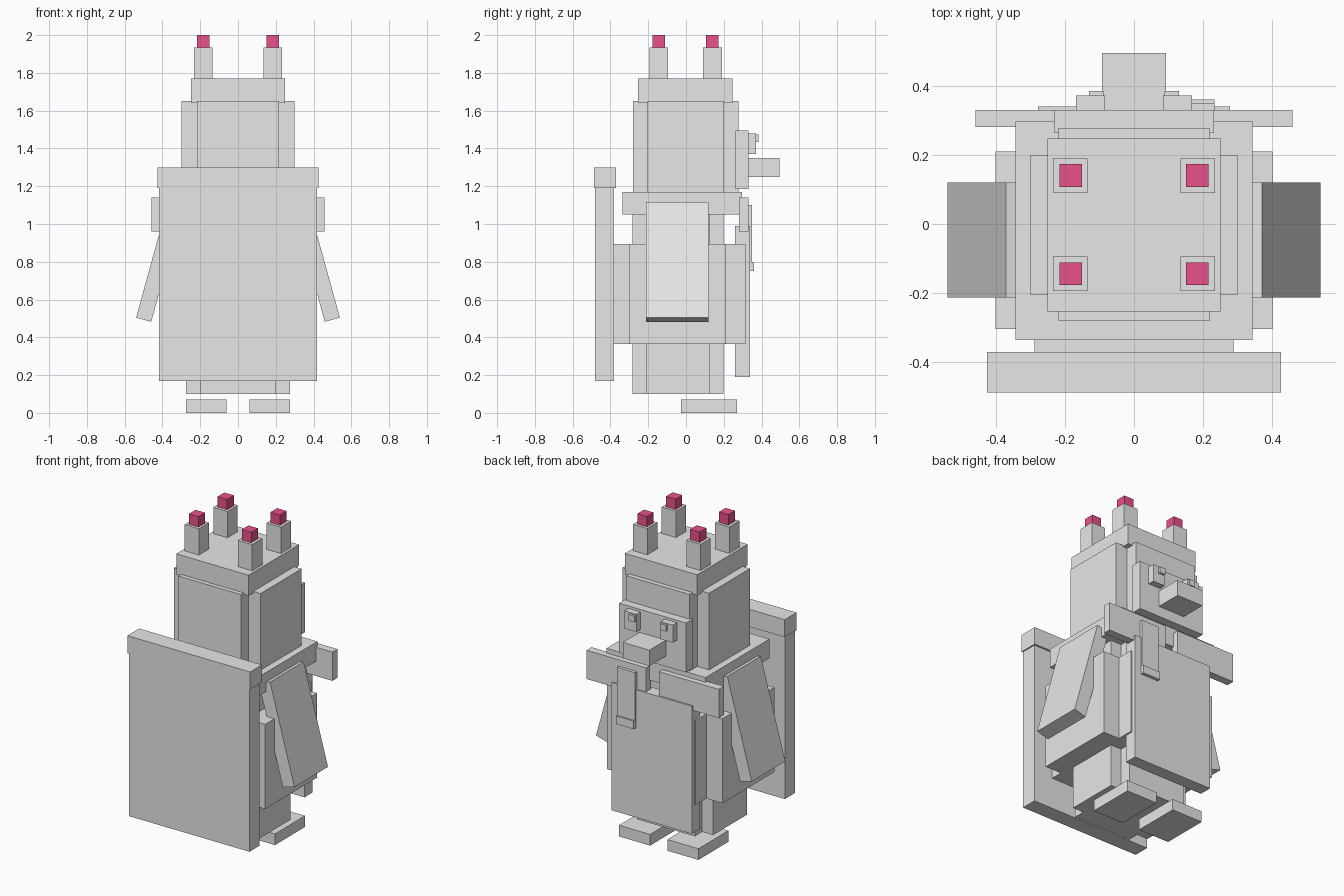
import bpy
import math

cube = bpy.data.objects.get("Cube")
if cube:
    bpy.data.objects.remove(cube, do_unlink=True)


def material(name, rgb):
    mat = bpy.data.materials.new(name)
    mat.use_nodes = True
    color = (*rgb, 1.0)
    mat.diffuse_color = color
    bsdf = next(n for n in mat.node_tree.nodes if n.type == 'BSDF_PRINCIPLED')
    bsdf.inputs["Base Color"].default_value = color
    return mat


grey = material("light grey", (0.8, 0.8, 0.8))
pink = material("pink", (0.82, 0.085, 0.265))


def box(name, x, y, z, mat=grey, tilt=0.0):
    """Box from its (low, high) extents, optionally turned about y."""
    spans = (x, y, z)
    bpy.ops.mesh.primitive_cube_add(size=1, location=[(a + b) / 2 for a, b in spans])
    obj = bpy.context.object
    obj.name = name
    obj.scale = [b - a for a, b in spans]
    obj.rotation_euler.y = tilt
    obj.data.materials.append(mat)
    return obj


def centred(name, half, y, z):
    return box(name, (-half, half), y, z)


def pair(name, x, y, z, mat=grey, tilt=0.0):
    """Same box on the left (+x) and mirrored on the right."""
    box("left_" + name, x, y, z, mat, tilt)
    box("right_" + name, (-x[1], -x[0]), y, z, mat, -tilt)


# Feet and crossed core of the body
pair("foot", (0.06, 0.275), (-0.027, 0.27), (0, 0.07))
centred("core_wide", 0.275, (-0.21, 0.125), (0.1, 1.06))
centred("core_deep", 0.2, (-0.282, 0.198), (0.1, 1.06))

# Coat around the waist, shoulders and apron
centred("coat_wide", 0.4, (-0.303, 0.21), (0.365, 0.895))
centred("coat_deep", 0.288, (-0.38, 0.315), (0.365, 0.895))
centred("shoulders", 0.343, (-0.335, 0.296), (1.05, 1.17))
centred("apron", 0.278, (0.26, 0.34), (0.19, 0.99))

# Arms hanging outwards
pair("arm", (0.3735, 0.4565), (-0.212, 0.12), (0.482, 1.118), tilt=-math.radians(15.4))

# Cape
centred("cape", 0.417, (-0.482, -0.382), (0.17, 1.2))
centred("cape_collar", 0.425, (-0.487, -0.37), (1.19, 1.3))

# Scarf halves and hanging strap
pair("scarf", (0.045, 0.458), (0.28, 0.33), (0.96, 1.14))
box("strap", (0.11, 0.233), (0.29, 0.349), (0.76, 1.1))
box("strap_end", (0.11, 0.233), (0.3, 0.36), (0.75, 0.8))

# Head and face
centred("head_wide", 0.3, (-0.205, 0.2), (1.17, 1.65))
centred("head_deep", 0.218, (-0.28, 0.277), (1.17, 1.65))
centred("face", 0.232, (0.263, 0.33), (1.185, 1.495))
pair("eye", (0.084, 0.168), (0.32, 0.371), (1.37, 1.48))
pair("pupil", (0.088, 0.13), (0.36, 0.385), (1.435, 1.473))
centred("snout", 0.092, (0.32, 0.494), (1.25, 1.35))

# Crown with tipped spikes
centred("crown", 0.25, (-0.253, 0.247), (1.64, 1.77))
for side, y in (("front", -0.144), ("back", 0.14)):
    pair(side + "_spike", (0.135, 0.234), (y - 0.05, y + 0.05), (1.76, 1.935))
    pair(side + "_spike_tip", (0.15, 0.216), (y - 0.033, y + 0.033), (1.935, 2.0), pink)
